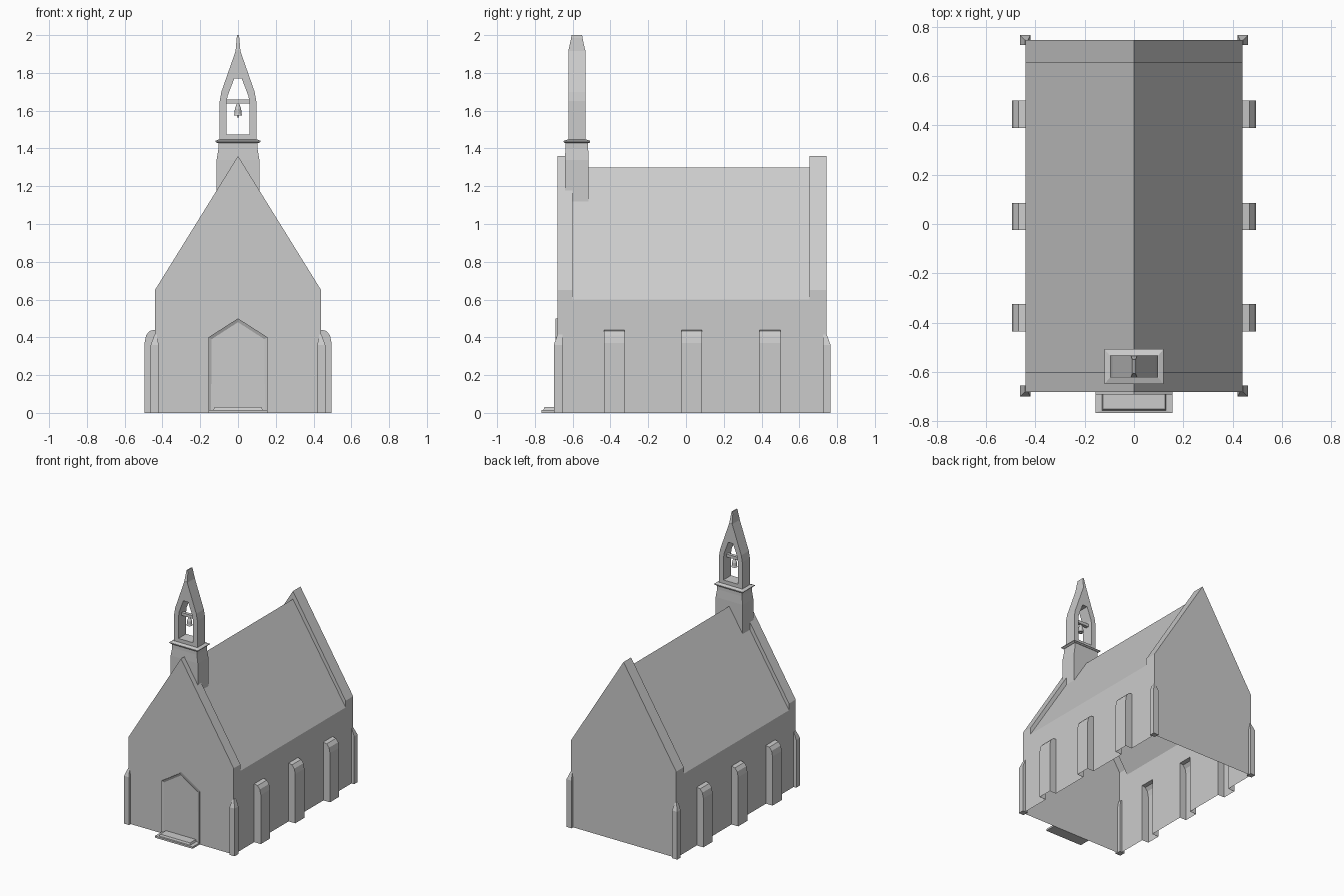
import bpy, bmesh, math

cube = bpy.data.objects.get("Cube")
if cube:
    bpy.data.objects.remove(cube, do_unlink=True)

stone = bpy.data.materials.new("grey_stone")
stone.use_nodes = True
GREY = (0.6, 0.6, 0.6, 1)
stone.diffuse_color = GREY
stone.node_tree.nodes["Principled BSDF"].inputs["Base Color"].default_value = GREY


def finish(name, bm):
    bmesh.ops.remove_doubles(bm, verts=bm.verts, dist=1e-5)
    bmesh.ops.recalc_face_normals(bm, faces=bm.faces)
    mesh = bpy.data.meshes.new(name)
    bm.to_mesh(mesh)
    bm.free()
    mesh.materials.append(stone)
    obj = bpy.data.objects.new(name, mesh)
    bpy.context.collection.objects.link(obj)
    return obj


def loft(name, sections, cyclic=False):
    """Skin closed rings of points; cap both ends unless cyclic."""
    bm = bmesh.new()
    rings = [[bm.verts.new(p) for p in s] for s in sections]
    pairs = list(zip(rings, rings[1:]))
    if cyclic:
        pairs.append((rings[-1], rings[0]))
    else:
        bm.faces.new(rings[0])
        bm.faces.new(rings[-1])
    for a, b in pairs:
        for i in range(len(a)):
            j = (i + 1) % len(a)
            bm.faces.new((a[i], a[j], b[j], b[i]))
    return finish(name, bm)


def rect(x0, x1, y0, y1, z):
    return [(x0, y0, z), (x1, y0, z), (x1, y1, z), (x0, y1, z)]


def around(cy, hx, hy, z):
    return rect(-hx, hx, cy - hy, cy + hy, z)


def both_sides(points):
    """Right half outline, bottom to top, completed by its mirror."""
    return points + [(-x, z) for x, z in reversed(points)]


def at_y(points, y):
    return [(x, y, z) for x, z in points]


def wall_panel(name, points, thick, inset, depth):
    """Plate on the front wall with a sloped or sunken inner face."""
    bm = bmesh.new()
    face = bm.faces.new([bm.verts.new(p) for p in at_y(points, FRONT)])
    face.normal_update()
    if face.normal.y > 0:
        face.normal_flip()
    if thick:
        ext = bmesh.ops.extrude_face_region(bm, geom=[face])["geom"]
        verts = [g for g in ext if isinstance(g, bmesh.types.BMVert)]
        bmesh.ops.translate(bm, verts=verts, vec=(0, -thick, 0))
        bm.faces.remove(face)
        face = [g for g in ext if isinstance(g, bmesh.types.BMFace)][0]
        bm.normal_update()
    bmesh.ops.inset_region(bm, faces=[face], thickness=inset, depth=depth)
    return finish(name, bm)


FRONT, BACK, HALF, EAVE = -0.68, 0.745, 0.44, 0.6


# Hall with raised gables at both ends
def gable(y, shoulder, apex):
    half = [(HALF, 0), (HALF, EAVE), (HALF, shoulder)]
    return at_y(half + [(0, apex)] + [(-x, z) for x, z in reversed(half)], y)


hall = loft("hall", [gable(FRONT, 0.65, 1.36), gable(-0.6, 0.65, 1.36),
                     gable(-0.6, EAVE, 1.3), gable(0.655, EAVE, 1.3),
                     gable(0.655, 0.65, 1.36), gable(BACK, 0.65, 1.36)])

# Side buttresses, joined to the hall so that it stays one hollow shell
profile = [(0.4, 0), (0.495, 0), (0.495, 0.37), (0.487, 0.41),
           (0.468, 0.434), (0.44, 0.44), (0.4, 0.44)]
buttresses = []
for side in (1, -1):
    for cy in (-0.38, 0.03, 0.445):
        ring = [(side * x, z) for x, z in profile]
        b = loft("buttress", [at_y(ring, cy - 0.055), at_y(ring, cy + 0.055)])
        mod = hall.modifiers.new("join", "BOOLEAN")
        mod.operation = "UNION"
        mod.solver = "EXACT"
        mod.object = b
        buttresses.append(b)
graph = bpy.context.evaluated_depsgraph_get()
joined = bpy.data.meshes.new_from_object(hall.evaluated_get(graph))
hall.modifiers.clear()
hall.data = joined
for b in buttresses:
    bpy.data.objects.remove(b, do_unlink=True)

# Open underside
bm = bmesh.new()
bm.from_mesh(joined)
floor = [f for f in bm.faces if f.calc_center_median().z < 0.001]
bmesh.ops.delete(bm, geom=floor, context="FACES")
bm.to_mesh(joined)
bm.free()

# Corner posts with tops sloping back to the wall
for side, sx in (("left", 1), ("right", -1)):
    for end, outer, inner, wall in (("front", -0.7, -0.655, FRONT),
                                    ("back", 0.765, 0.725, BACK)):
        def post_ring(x0, x1, y, z):
            return rect(sx * x0, sx * x1, y, inner, z)
        loft(f"{end}_{side}_corner_post",
             [post_ring(0.42, 0.462, outer, 0), post_ring(0.42, 0.462, outer, 0.36),
              post_ring(0.43, 0.442, wall, 0.415)])

# Doorway and step
door = both_sides([(0.157, 0), (0.157, 0.4)])
door.insert(2, (0, 0.5))
wall_panel("doorway", door, 0.01, 0.02, -0.009)
loft("door_step", [rect(-0.157, 0.157, -0.765, -0.68, 0),
                   rect(-0.157, 0.157, -0.765, -0.68, 0.014),
                   rect(-0.13, 0.13, -0.755, -0.68, 0.016),
                   rect(-0.125, 0.125, -0.75, -0.68, 0.03)])

# Tall slanted windows
for side, sx in (("left", 1), ("right", -1)):
    pane = [(0.03, 0.515), (0.126, 0.455), (0.126, 1.045), (0.03, 1.2)]
    wall_panel(f"{side}_window", [(sx * x, z) for x, z in pane], 0, 0.008, 0.009)

# Bell tower base and ledge
CY = -0.578
loft("tower_base", [around(CY, 0.113, 0.063, 1.11), around(CY, 0.113, 0.063, 1.34),
                    around(CY, 0.103, 0.06, 1.4), around(CY, 0.103, 0.06, 1.432)])
loft("tower_ledge", [around(CY, 0.108, 0.064, 1.428), around(CY, 0.12, 0.071, 1.435),
                     around(CY, 0.12, 0.071, 1.44), around(CY, 0.1, 0.047, 1.448)])

# Open bell frame
outer = both_sides([(0.097, 1.44), (0.097, 1.65), (0.088, 1.7), (0.011, 1.92)])
inner = both_sides([(0.06, 1.475), (0.06, 1.64), (0.056, 1.675), (0.02, 1.77)])
y0, y1 = CY - 0.045, CY + 0.045
loft("bell_frame", [at_y(outer, y0), at_y(outer, y1), at_y(inner, y1), at_y(inner, y0)],
     cyclic=True)
loft("spire_tip", [around(CY, 0.013, 0.045, 1.915), around(CY, 0.007, 0.03, 1.985),
                   around(CY, 0.004, 0.028, 2.0)])

# Bell hung from a beam
loft("bell_beam", [around(CY, 0.065, 0.012, 1.637), around(CY, 0.065, 0.012, 1.659)])


def circle(r, z):
    steps = [math.tau * i / 12 for i in range(12)]
    return [(r * math.cos(a), CY + r * math.sin(a), z) for a in steps]


loft("bell", [circle(r, z) for r, z in
              ((0.021, 1.575), (0.018, 1.585), (0.017, 1.61), (0.011, 1.625), (0.005, 1.64))])
loft("bell_clapper", [circle(0.006, 1.565), circle(0.006, 1.58)])
